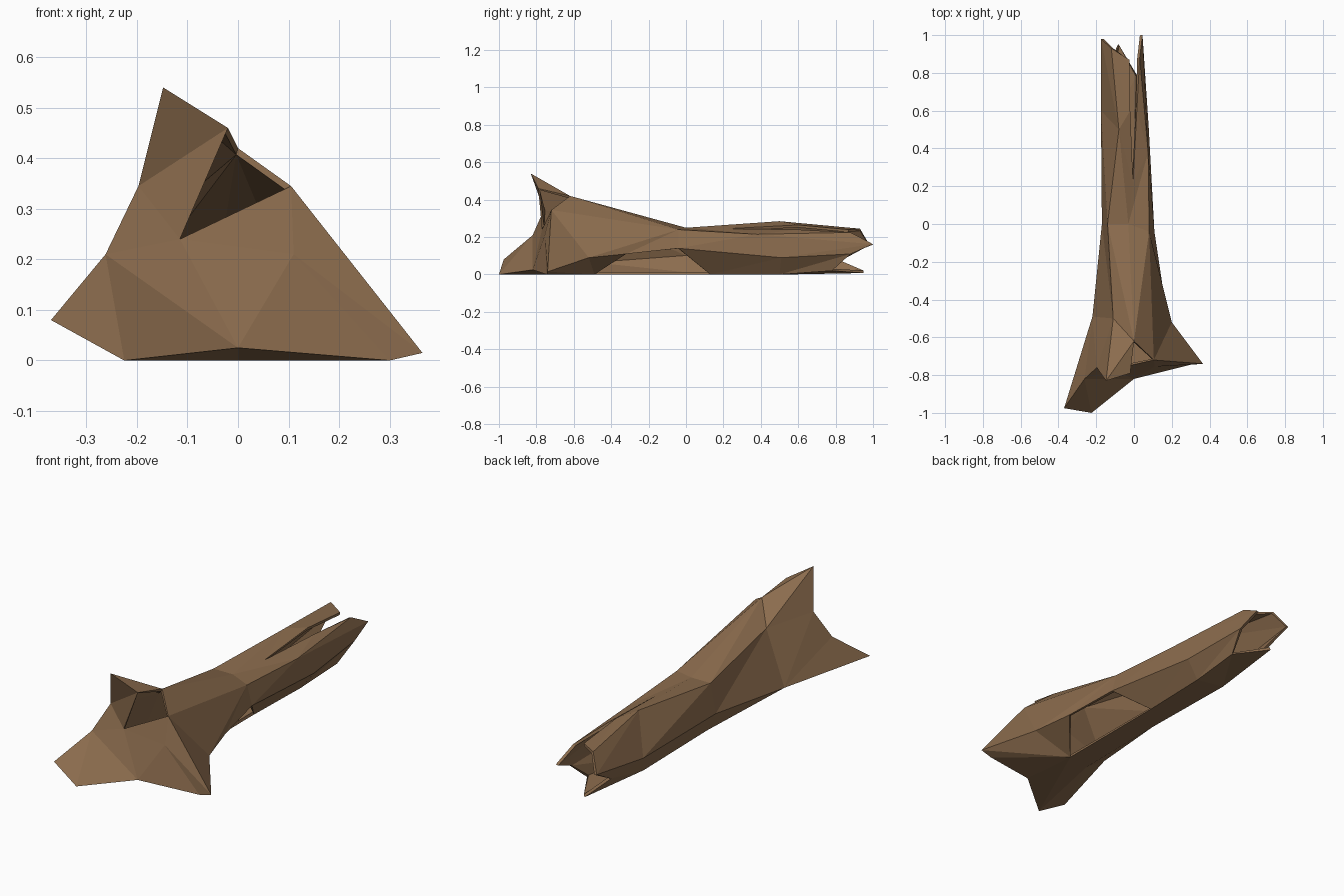
import bpy, bmesh

if "Cube" in bpy.data.objects:
    bpy.data.objects.remove(bpy.data.objects["Cube"])

bark = bpy.data.materials.new("bark brown")
bark.diffuse_color = (0.26, 0.15, 0.075, 1)
bark.use_nodes = True
bark.node_tree.nodes["Principled BSDF"].inputs["Base Color"].default_value = bark.diffuse_color

bm = bmesh.new()


def ring(*pts):
    return [bm.verts.new(p) for p in pts]


def face(*vs):
    if bm.faces.get(vs) is None:
        bm.faces.new(vs)


def fan(hub, chain):
    for a, b in zip(chain, chain[1:]):
        face(hub, a, b)


def strip(a, b):
    # triangulated band between two chains of equal length
    for i in range(len(a) - 1):
        face(a[i], a[i + 1], b[i])
        face(a[i + 1], b[i + 1], b[i])


# Flared root end, going round from the bottom middle
C, B, A, K, J, I = ring((0, -.82, .025), (-.225, -1, 0), (-.37, -.975, .08),
                        (-.262, -.82, .21), (-.197, -.76, .345), (-.148, -.83, .54))
H, G, F, E, D = ring((-.02, -.79, .46), (0, -.62, .42), (.105, -.72, .345),
                     (.365, -.74, .015), (.3, -.745, 0))
L, M = ring((-.115, -.77, .24), (.11, -.755, .21))

# Cross-section behind the roots: bottom right, bottom left, left side, left ridge
base = ring((0, -.49, 0), (-.125, -.52, 0), (-.22, -.49, .06), (-.11, -.5, .335))
flank, hole_lip = ring((.2, -.52, .09), (.15, -.32, .11))

# Middle cross-section, with the start of the top crack
mid = ring((0, .13, 0), (-.12, 0, 0), (-.17, 0, .1), (-.14, 0, .25))
crest, ridge, low = ring((-.03, 0, .25), (.08, -.04, .24), (.108, -.04, .14))
crack, = ring((-.005, .22, .245))

# Rear cross-section
rear = ring((.01, .5, 0), (-.13, .53, 0), (-.175, .6, .1), (-.08, .5, .285))
left_lip, right_lip, rear_ridge, rear_low = ring(
    (-.02, .6, .265), (.015, .6, .24), (.075, .38, .215), (.078, .51, .09))

# Broken, splintered end
end = ring((.02, .78, .02), (-.085, .95, .008), (-.175, .98, .16), (-.12, .93, .245))
end_notch, end_left, end_right, tip, end_low = ring(
    (-.145, .82, .07), (-.025, .87, .24), (.03, .88, .225), (.045, 1, .162), (.052, .88, .11))

# Front panel with the triangular hollow
fan(L, [H, J, K, C, M, F])
fan(M, [C, D, E, F])
face(J, H, I)
face(B, C, K)
face(A, B, K)

# Root flare walls
strip([C, B, A], base[:3])
fan(base[2], [A, K, J])
fan(base[3], [base[2], J, I])
fan(G, [H, I, base[3], mid[3], crest, ridge, F])
fan(flank, [E, F, ridge, hole_lip])
face(hole_lip, ridge, low)
fan(base[0], [C, D, E, flank, hole_lip])

# Trunk walls, leaving the hole low on the right side
strip(base, mid)
strip(mid, rear)
fan(rear[3], [mid[3], crest, crack, left_lip])
fan(rear_ridge, [right_lip, crack, crest, ridge])
strip([ridge, low, mid[0]], [rear_ridge, rear_low, rear[0]])

# Splintered end walls
strip(rear[:2], end[:2])
fan(rear[1], [end[1], end_notch, rear[2]])
face(rear[2], end_notch, end[2])
strip(rear[2:] + [left_lip], end[2:] + [end_left])
face(right_lip, rear_ridge, end_right)
face(rear_ridge, tip, end_right)
strip([rear_ridge, rear_low, rear[0]], [tip, end_low, end[0]])

# Face the shell outwards
bmesh.ops.recalc_face_normals(bm, faces=bm.faces[:])
bm.normal_update()
top = [f for f in bm.faces if crest in f.verts]
if sum(f.normal.z for f in top) < 0:
    bmesh.ops.reverse_faces(bm, faces=bm.faces[:])

me = bpy.data.meshes.new("hollow_log")
bm.to_mesh(me)
bm.free()
me.materials.append(bark)
log = bpy.data.objects.new("hollow_log", me)
bpy.context.collection.objects.link(log)

# Thin bark wall
wall = log.modifiers.new("wall", 'SOLIDIFY')
wall.thickness = 0.014
wall.offset = -1
